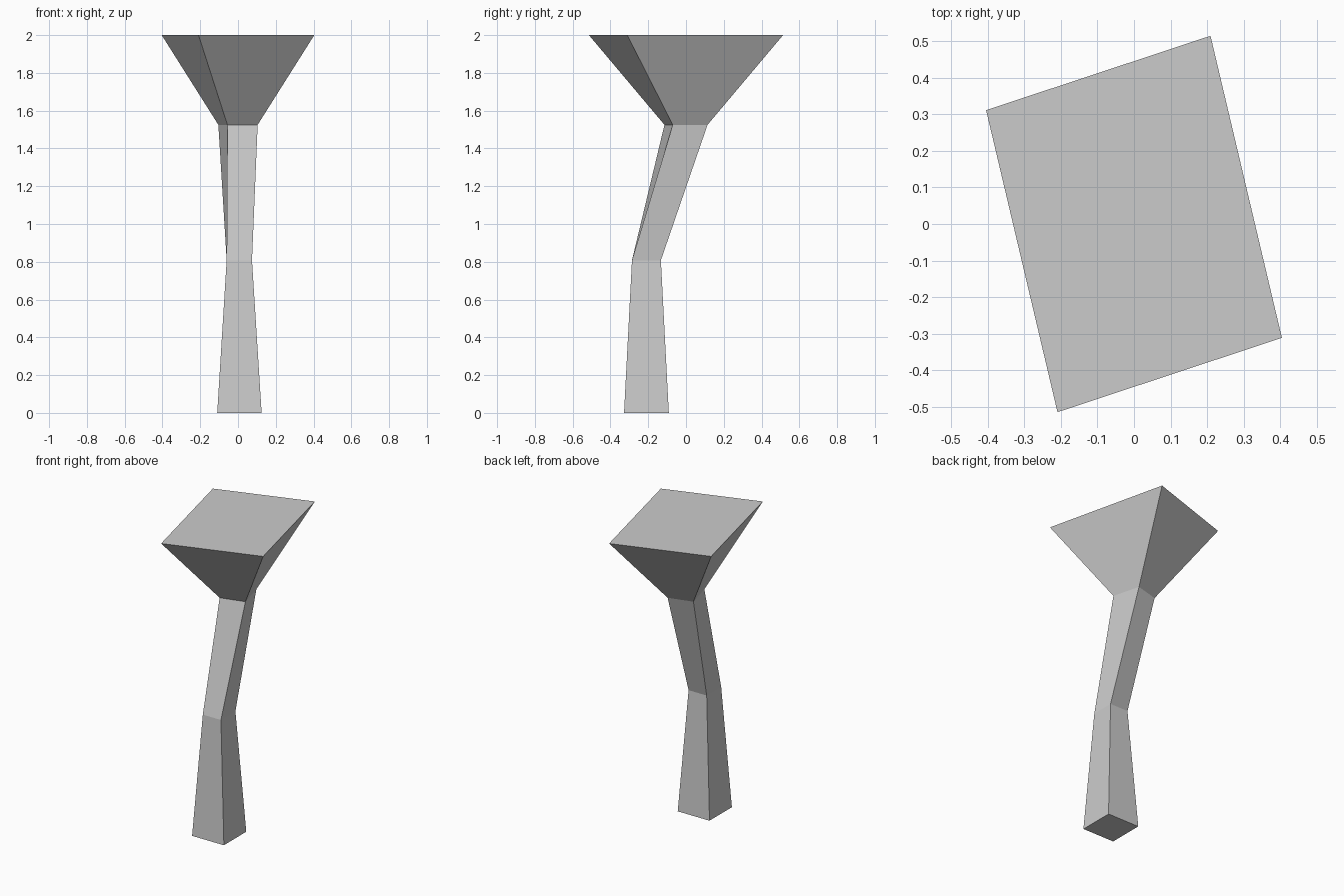
import bpy, bmesh

if "Cube" in bpy.data.objects:
    bpy.data.objects.remove(bpy.data.objects["Cube"])

# Four-sided cross-sections from foot to top: height and corners
# (front left, front right, back right, back left)
def rectangle(x0, x1, y0, y1):
    return [(x0, y0), (x1, y0), (x1, y1), (x0, y1)]

def centred(a, b):
    # parallelogram around the origin from its two front corners
    return [a, b, (-a[0], -a[1]), (-b[0], -b[1])]

sections = [
    (0.0, rectangle(-0.11, 0.125, -0.328, -0.091)),
    (0.808, rectangle(-0.06, 0.074, -0.286, -0.133)),
    (1.525, centred((-0.056, -0.114), (0.104, -0.070))),
    (2.0, centred((-0.209, -0.514), (0.404, -0.311))),
]

# Bent stem that flares into a flat top, lofted through the sections
bm = bmesh.new()
rings = [[bm.verts.new((x, y, z)) for x, y in pts] for z, pts in sections]
for low, high in zip(rings, rings[1:]):
    for i in range(4):
        j = (i + 1) % 4
        bm.faces.new((low[i], low[j], high[j], high[i]))
bm.faces.new(rings[0][::-1])
bm.faces.new(rings[-1])
bmesh.ops.recalc_face_normals(bm, faces=bm.faces)

mesh = bpy.data.meshes.new("flared_bent_post")
bm.to_mesh(mesh)
bm.free()
bpy.context.collection.objects.link(bpy.data.objects.new("flared_bent_post", mesh))
